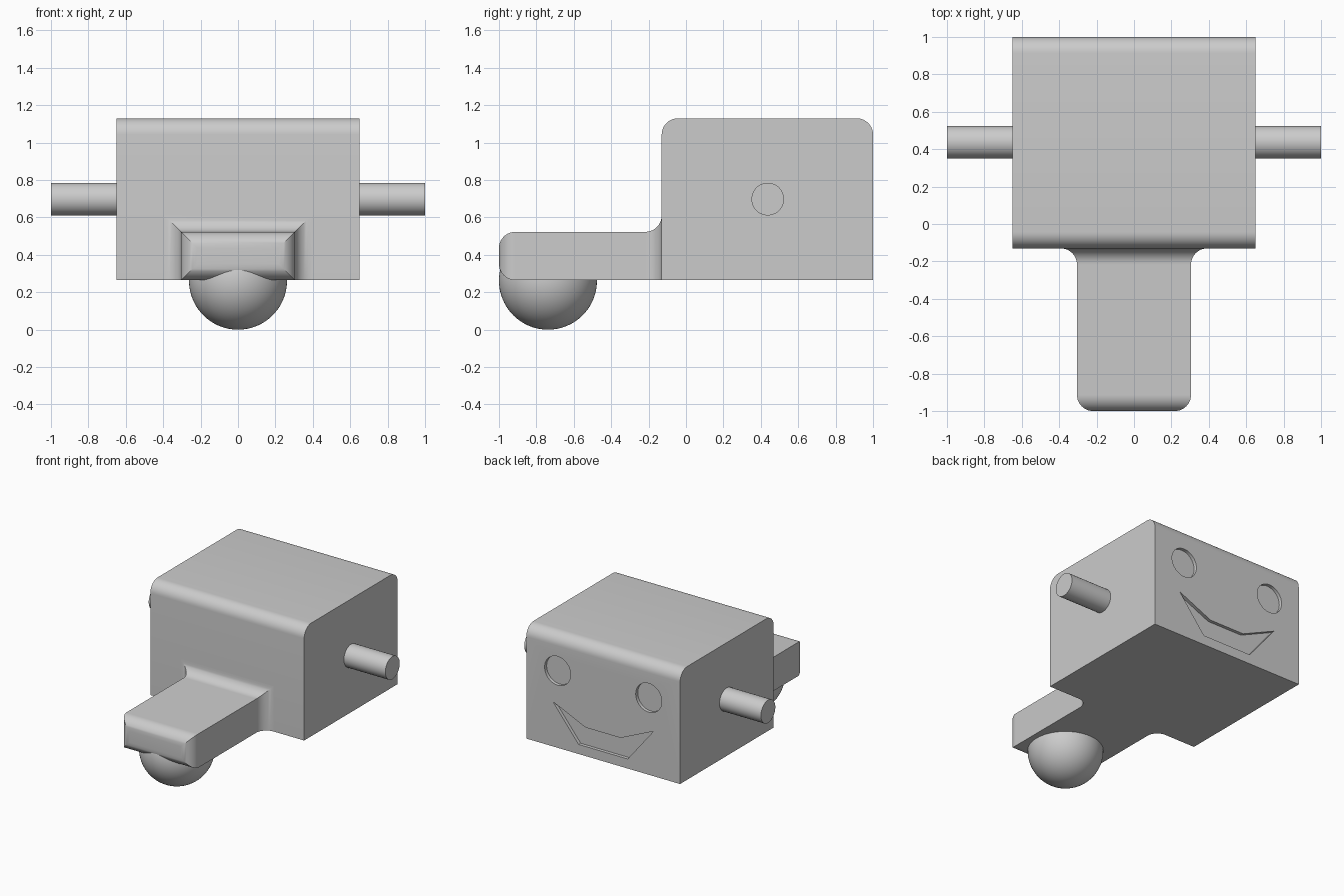
import bpy, bmesh, math
from mathutils import Matrix, Vector

if "Cube" in bpy.data.objects:
    bpy.data.objects.remove(bpy.data.objects["Cube"])

grey = bpy.data.materials.new("light_grey")
grey.diffuse_color = (0.6, 0.6, 0.6, 1)
grey.use_nodes = True
grey.node_tree.nodes["Principled BSDF"].inputs["Base Color"].default_value = grey.diffuse_color

BASE, TOP = 0.265, 1.13      # underside and top of the body
FACE, BACK = -0.13, 1.0      # front and back walls of the body
R = 0.087                    # rounding radius
STEPS = 10


def finish(name, bm):
    bmesh.ops.recalc_face_normals(bm, faces=bm.faces[:])
    me = bpy.data.meshes.new(name)
    bm.to_mesh(me)
    bm.free()
    me.materials.append(grey)
    ob = bpy.data.objects.new(name, me)
    bpy.context.collection.objects.link(ob)
    return ob


def smooth(ob):
    bpy.ops.object.select_all(action='DESELECT')
    ob.select_set(True)
    bpy.context.view_layer.objects.active = ob
    bpy.ops.object.shade_smooth_by_angle(angle=math.radians(30))


def prism(name, points, push):
    """Extrude a flat outline along a vector."""
    bm = bmesh.new()
    face = bm.faces.new([bm.verts.new(p) for p in points])
    new = bmesh.ops.extrude_face_region(bm, geom=[face], use_keep_orig=True)
    verts = [v for v in new["geom"] if isinstance(v, bmesh.types.BMVert)]
    bmesh.ops.translate(bm, vec=Vector(push), verts=verts)
    return finish(name, bm)


def cylinder(name, radius, depth, centre, turn):
    bm = bmesh.new()
    bmesh.ops.create_cone(bm, cap_ends=True, segments=48, radius1=radius,
                          radius2=radius, depth=depth,
                          matrix=Matrix.Translation(centre) @ turn)
    return finish(name, bm)


# Body: side profile with rounded top edges, extruded across x
profile = [(FACE, BASE), (BACK, BASE)]
for cy, start in ((BACK - R, 0), (FACE + R, 90)):
    for i in range(STEPS + 1):
        a = math.radians(start + 90 * i / STEPS)
        profile.append((cy + R * math.cos(a), TOP - R + R * math.sin(a)))
body = prism("body", [(-0.65, y, z) for y, z in profile], (1.3, 0, 0))

# Face on the back: shallow eye and mouth recesses
DEPTH = 0.025
along_y = Matrix.Rotation(math.pi / 2, 4, 'X')
cutters = [cylinder("eye_cutter", 0.11, 2 * DEPTH, (s * 0.385, BACK, 0.853), along_y)
           for s in (-1, 1)]
half = [(0.425, 0.607), (0.148, 0.483)]
mouth = ([(0.207, 0.338)] + half + [(-x, z) for x, z in reversed(half)]
         + [(-0.207, 0.338)])
cutters.append(prism("mouth_cutter", [(x, BACK - DEPTH, z) for x, z in mouth],
                     (0, 2 * DEPTH, 0)))
bpy.context.view_layer.objects.active = body
for c in cutters:
    c.hide_render = True
    m = body.modifiers.new("recess", 'BOOLEAN')
    m.operation, m.solver, m.object = 'DIFFERENCE', 'EXACT', c
    bpy.ops.object.modifier_apply(modifier=m.name)
    bpy.data.objects.remove(c)
smooth(body)

# Nose: rectangles lofted along y, rounded at the tip, flared into the body
NOSE_W, NOSE_TOP = 0.305, 0.523
sections = []                                    # (y, grow, bottom)
for i in range(STEPS + 1):                       # rounded tip
    a = math.pi / 2 * (1 - i / STEPS)
    d = R * (1 - math.cos(a))
    sections.append((-1 + R * (1 - math.sin(a)), -d, BASE + d))
for i in range(STEPS + 1):                       # fillet at the body
    a = math.pi / 2 * i / STEPS
    sections.append((FACE - R * (1 - math.sin(a)), R * (1 - math.cos(a)), BASE))
bm = bmesh.new()
rings = []
for y, d, low in sections:
    w, top = NOSE_W + d, NOSE_TOP + d
    rings.append([bm.verts.new((x, y, z)) for x, z in
                  ((-w, low), (w, low), (w, top), (-w, top))])
for a, b in zip(rings, rings[1:]):
    for k in range(4):
        n = (k + 1) % 4
        bm.faces.new((a[k], a[n], b[n], b[k]))
bm.faces.new(rings[0])
smooth(finish("nose", bm))

# Ball caster under the nose; only the hidden upper part is removed
bm = bmesh.new()
bmesh.ops.create_uvsphere(bm, u_segments=64, v_segments=40, radius=0.262,
                          matrix=Matrix.Translation((0, -0.738, 0.262)))
bmesh.ops.delete(bm, geom=[v for v in bm.verts if v.co.z > 0.40], context='VERTS')
smooth(finish("ball_caster", bm))

# Axle stubs on both sides
along_x = Matrix.Rotation(math.pi / 2, 4, 'Y')
for s, side in ((-1, "left"), (1, "right")):
    smooth(cylinder(side + "_axle", 0.087, 0.36, (s * 0.82, 0.437, 0.698), along_x))
